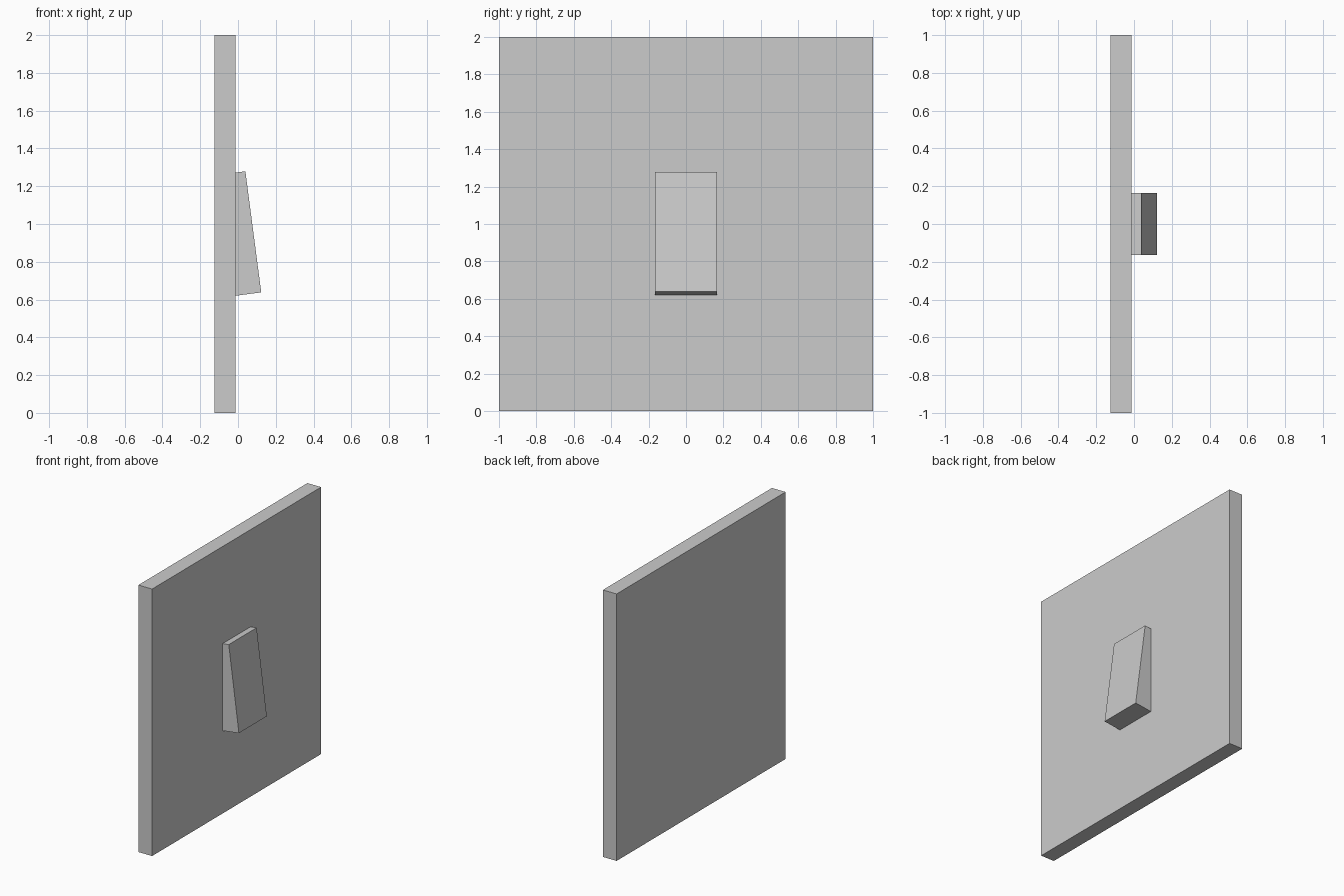
import bpy, bmesh

if "Cube" in bpy.data.objects:
    bpy.data.objects.remove(bpy.data.objects["Cube"])


def prism(name, profile, half_width):
    """Extrude an (x, z) side profile symmetrically along y."""
    bm = bmesh.new()
    face = bm.faces.new([bm.verts.new((x, -half_width, z)) for x, z in profile])
    side = bmesh.ops.extrude_face_region(bm, geom=[face])
    verts = [v for v in side["geom"] if isinstance(v, bmesh.types.BMVert)]
    bmesh.ops.translate(bm, verts=verts, vec=(0, 2 * half_width, 0))
    bmesh.ops.recalc_face_normals(bm, faces=bm.faces)
    mesh = bpy.data.meshes.new(name)
    bm.to_mesh(mesh)
    bm.free()
    obj = bpy.data.objects.new(name, mesh)
    bpy.context.collection.objects.link(obj)
    return obj


# Square wall plate
back, front = -0.125, -0.012
prism("wall_plate", [(back, 0), (front, 0), (front, 2), (back, 2)], 1.0)

# Tilted rocker, its back edge slightly sunk into the plate
prism("rocker_switch",
      [(-0.03, 0.618), (0.123, 0.638), (0.039, 1.279), (-0.03, 1.27)], 0.165)
